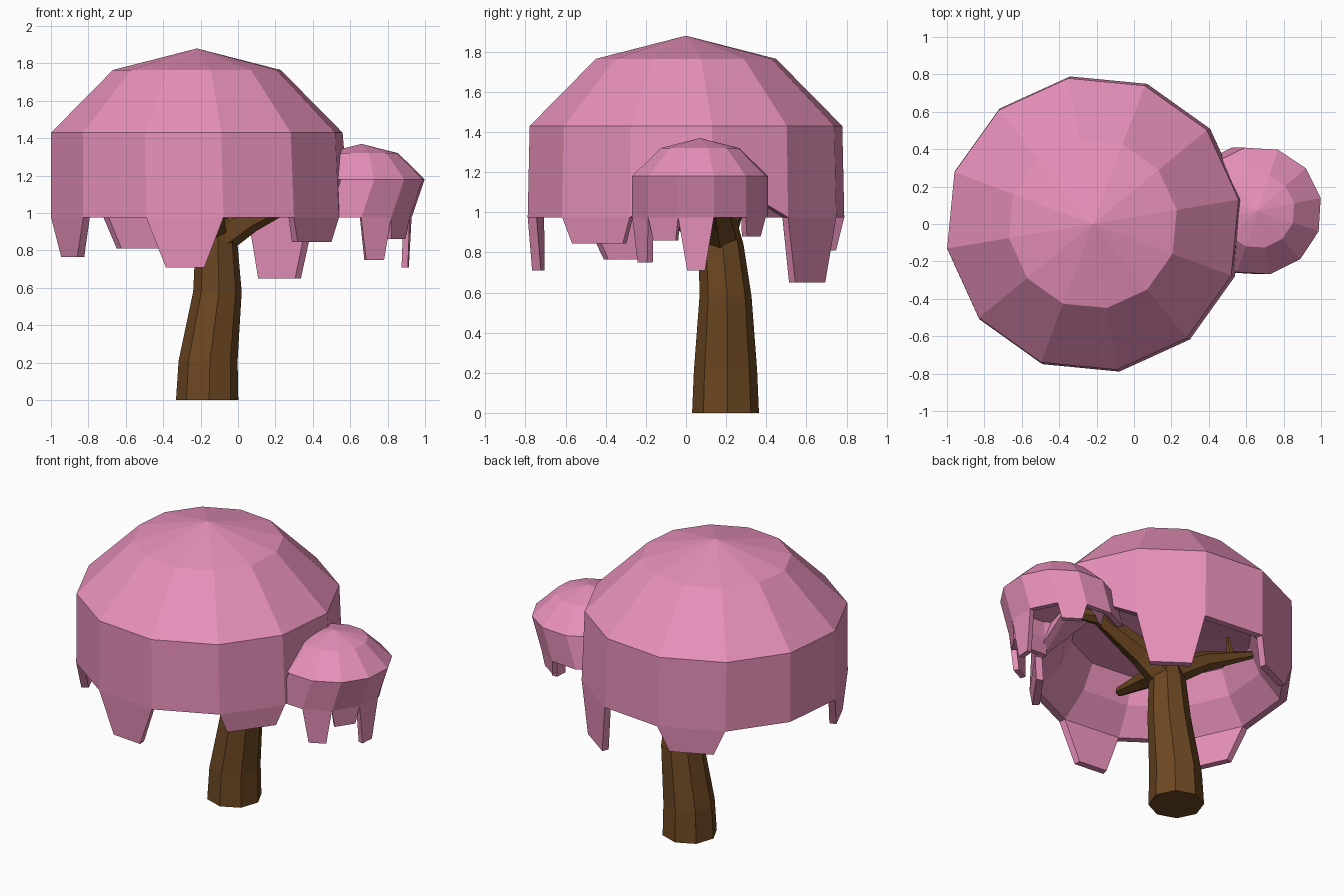
import bpy, bmesh, math
from mathutils import Vector

if "Cube" in bpy.data.objects:
    bpy.data.objects.remove(bpy.data.objects["Cube"])


def material(name, color):
    m = bpy.data.materials.new(name)
    m.diffuse_color = (*color, 1)
    m.use_nodes = True
    m.node_tree.nodes["Principled BSDF"].inputs["Base Color"].default_value = m.diffuse_color
    return m


PINK = material("blossom_pink", (0.8, 0.28, 0.49))
BROWN = material("bark_brown", (0.15, 0.063, 0.016))


def finish(name, bm, mat):
    me = bpy.data.meshes.new(name)
    bm.to_mesh(me)
    bm.free()
    ob = bpy.data.objects.new(name, me)
    bpy.context.collection.objects.link(ob)
    me.materials.append(mat)
    return ob


def canopy(name, apex, outer, inner, inner_top, phase, drips, no_wall=(), no_band=(), raised=None):
    """12-sided shell. outer runs top to rim, inner runs rim to ceiling, as (radius, z, x shift).
    drips are segment: (bottom z, width factor)."""
    bm = bmesh.new()
    cx, cy, _ = apex
    loops = []
    for r, z, dx in outer + inner:
        angles = [math.radians(phase + 30 * k) for k in range(12)]
        loops.append([bm.verts.new((cx + dx + r * math.cos(a), cy + r * math.sin(a), z)) for a in angles])
    tip, ceiling = bm.verts.new(apex), bm.verts.new((cx, cy, inner_top))
    rim, rim_in = loops[2], loops[3]
    if raised:
        rim[raised[0]].co.z = rim_in[raised[0]].co.z = raised[1]
    for k in range(12):
        n = (k + 1) % 12
        bm.faces.new((tip, loops[0][k], loops[0][n]))
        bm.faces.new((ceiling, loops[-1][n], loops[-1][k]))
        for i, (a, b) in enumerate(zip(loops, loops[1:])):
            if (i in (1, 2, 3) and k in no_wall) or (i in (0, 4) and k in no_band):
                continue
            if i == 2 and k in drips:
                continue
            bm.faces.new((a[k], b[k], b[n], a[n]))
    # tapered hanging clumps below the rim
    for k, (z, width) in drips.items():
        n = (k + 1) % 12
        top = [rim[k], rim[n], rim_in[n], rim_in[k]]
        mid_out, mid_in = (rim[k].co + rim[n].co) / 2, (rim_in[k].co + rim_in[n].co) / 2
        inward = (mid_in - mid_out).normalized() * 0.012
        low = []
        for v, mid in zip(top, (mid_out, mid_out, mid_in, mid_in)):
            p = mid.lerp(v.co, width) + inward
            p.z = z
            low.append(bm.verts.new(p))
        for j in range(4):
            m = (j + 1) % 4
            bm.faces.new((top[j], low[j], low[m], top[m]))
        bm.faces.new(low[::-1])
    return finish(name, bm, PINK)


def limb(name, path, sides, flat_rings=False):
    """Faceted tapering tube through (x, y, z, radius) points."""
    bm = bmesh.new()
    pts = [Vector(p[:3]) for p in path]
    loops = []
    for i, p in enumerate(path):
        d = (pts[min(i + 1, len(pts) - 1)] - pts[max(i - 1, 0)]).normalized()
        if flat_rings:
            d = Vector((0, 0, 1))
        u = d.cross(Vector((0, 1, 0)) if abs(d.y) < 0.8 else Vector((1, 0, 0))).normalized()
        v = d.cross(u)
        loops.append([bm.verts.new(pts[i] + p[3] * (u * math.cos(t) + v * math.sin(t)))
                      for t in (2 * math.pi * (j + 0.08) / sides for j in range(sides))])
    for a, b in zip(loops, loops[1:]):
        for j in range(sides):
            n = (j + 1) % sides
            bm.faces.new((a[j], a[n], b[n], b[j]))
    bm.faces.new(loops[0])
    bm.faces.new(loops[-1])
    bmesh.ops.recalc_face_normals(bm, faces=bm.faces)
    return finish(name, bm, BROWN)


# large crown, with an opening towards the small crown
canopy("main_canopy", (-0.22, 0, 1.88),
       [(0.455, 1.765, 0), (0.79, 1.43, 0), (0.8, 0.975, 0.01)],
       [(0.755, 0.975, 0.01), (0.62, 1.13, 0), (0.55, 1.29, 0)], 1.36, 9.5,
       {1: (0.65, 0.62), 3: (0.81, 0.65), 6: (0.765, 0.5), 8: (0.71, 0.5), 10: (0.845, 0.75)},
       raised=(0, 1.2))

# small crown on the right, its left side buried in the large one
canopy("side_canopy", (0.66, 0.07, 1.37),
       [(0.2, 1.32, 0), (0.345, 1.18, 0), (0.345, 0.975, -0.07)],
       [(0.31, 0.975, -0.07), (0.26, 1.05, -0.03), (0.22, 1.13, 0)], 1.17, 11.5,
       {1: (0.88, 0.7), 9: (0.75, 0.6), 10: (0.86, 0.75), 11: (0.71, 0.5)},
       no_wall=(4, 5, 6, 7), no_band=(5, 6))

# trunk and branches
limb("trunk", [(-0.165, 0.197, 0, 0.167), (-0.16, 0.197, 0.21, 0.158),
               (-0.11, 0.197, 0.58, 0.13), (-0.115, 0.175, 0.84, 0.112),
               (-0.11, 0.16, 0.97, 0.09)], 8, flat_rings=True)
limb("right_branch", [(-0.12, 0.17, 0.86, 0.1), (0.06, 0.15, 0.98, 0.085),
                      (0.38, 0.13, 1.12, 0.05), (0.62, 0.08, 1.1, 0.025)], 6)
limb("left_branch", [(-0.11, 0.17, 0.9, 0.09), (-0.35, 0.24, 1.04, 0.06),
                     (-0.65, 0.32, 1.16, 0.025)], 6)
limb("front_branch", [(-0.11, 0.17, 0.9, 0.08), (-0.2, -0.15, 1.02, 0.055),
                      (-0.24, -0.42, 1.08, 0.03)], 6)
limb("twig", [(-0.5, 0.27, 1.08, 0.03), (-0.5, 0.3, 1.14, 0.022),
              (-0.47, 0.31, 1.22, 0.01)], 5)
